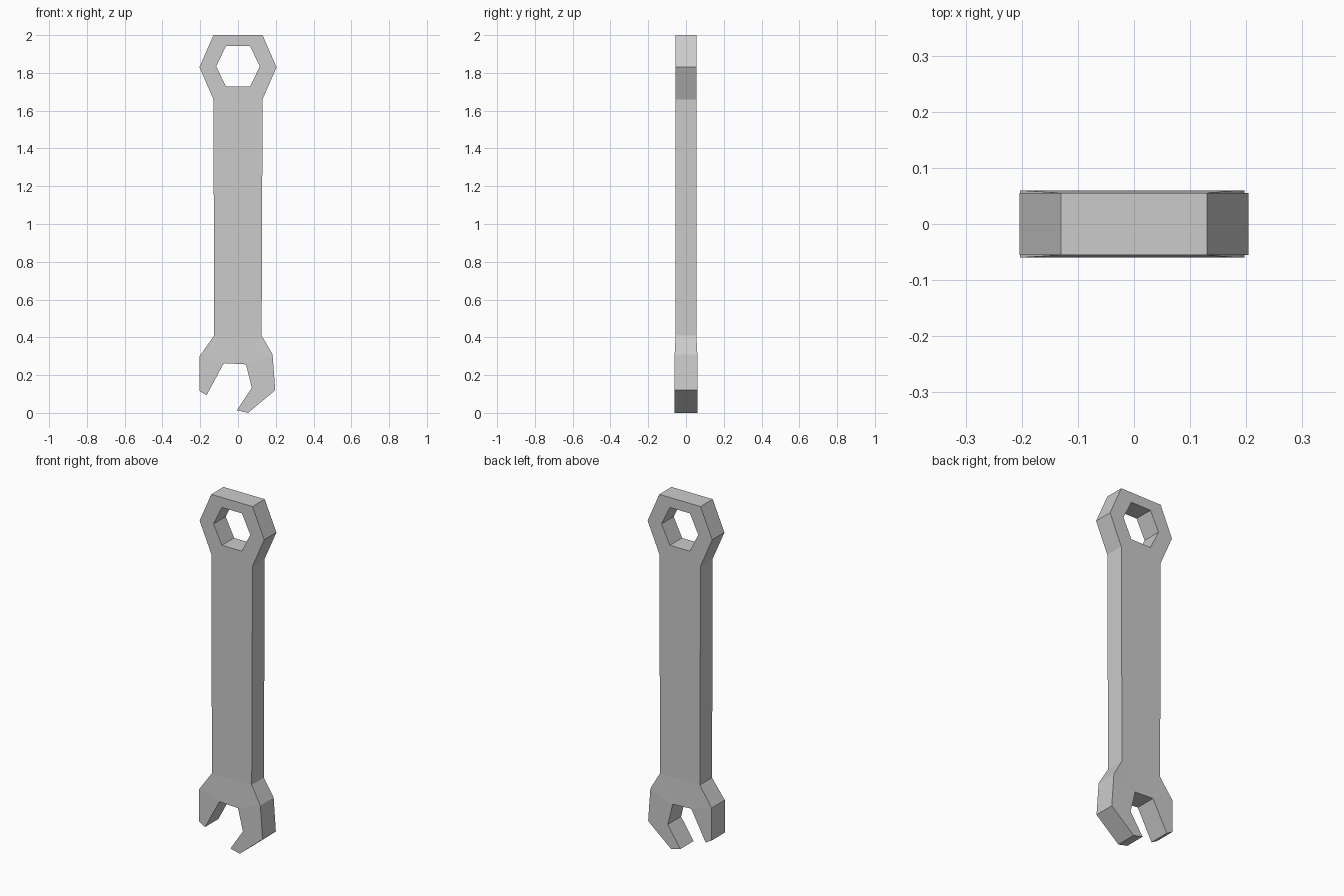
import bpy, bmesh

if "Cube" in bpy.data.objects:
    bpy.data.objects.remove(bpy.data.objects["Cube"])


def hexagon(flat, point, half_height, cz):
    """Flat-topped hexagon in the x-z plane."""
    return [(-flat, cz + half_height), (flat, cz + half_height), (point, cz),
            (flat, cz - half_height), (-flat, cz - half_height), (-point, cz)]


# Closed ring end: six quads between two hexagons
outer = hexagon(0.13, 0.204, 0.17, 1.83)
inner = hexagon(0.063, 0.116, 0.108, 1.835)
faces = [[outer[i], outer[(i + 1) % 6], inner[(i + 1) % 6], inner[i]] for i in range(6)]

# Handle
neck_l, neck_r = (-0.126, 0.41), (0.125, 0.41)
faces.append([outer[4], outer[3], neck_r, neck_l])

# Flare from the handle to the open jaw
side_l, side_r = (-0.203, 0.30), (0.183, 0.31)
slot_l, slot_r = (-0.075, 0.263), (0.042, 0.257)
faces += [[neck_l, neck_r, slot_r, slot_l],
          [neck_l, slot_l, side_l],
          [neck_r, side_r, slot_r]]

# Short jaw and long hooked jaw
knee, heel = (0.073, 0.133), (0.197, 0.12)
faces += [[side_l, slot_l, (-0.166, 0.094), (-0.203, 0.115)],
          [slot_r, side_r, heel, knee],
          [knee, heel, (0.053, 0.0), (-0.006, 0.014)]]

# Flat layout, then extruded through y; the jaw is slightly thicker
bm = bmesh.new()
verts = {}
for face in faces:
    for p in face:
        if p not in verts:
            verts[p] = bm.verts.new((p[0], 0, p[1]))
    bm.faces.new([verts[p] for p in face])
front = list(bm.verts)
extruded = bmesh.ops.extrude_face_region(bm, geom=list(bm.faces), use_keep_orig=True)
back = [g for g in extruded["geom"] if isinstance(g, bmesh.types.BMVert)]
for group, sign in ((front, -1), (back, 1)):
    for v in group:
        v.co.y = sign * (0.06 if v.co.z < 0.35 else 0.055)
bmesh.ops.recalc_face_normals(bm, faces=list(bm.faces))

mesh = bpy.data.meshes.new("wrench")
bm.to_mesh(mesh)
bm.free()
bpy.context.collection.objects.link(bpy.data.objects.new("wrench", mesh))
